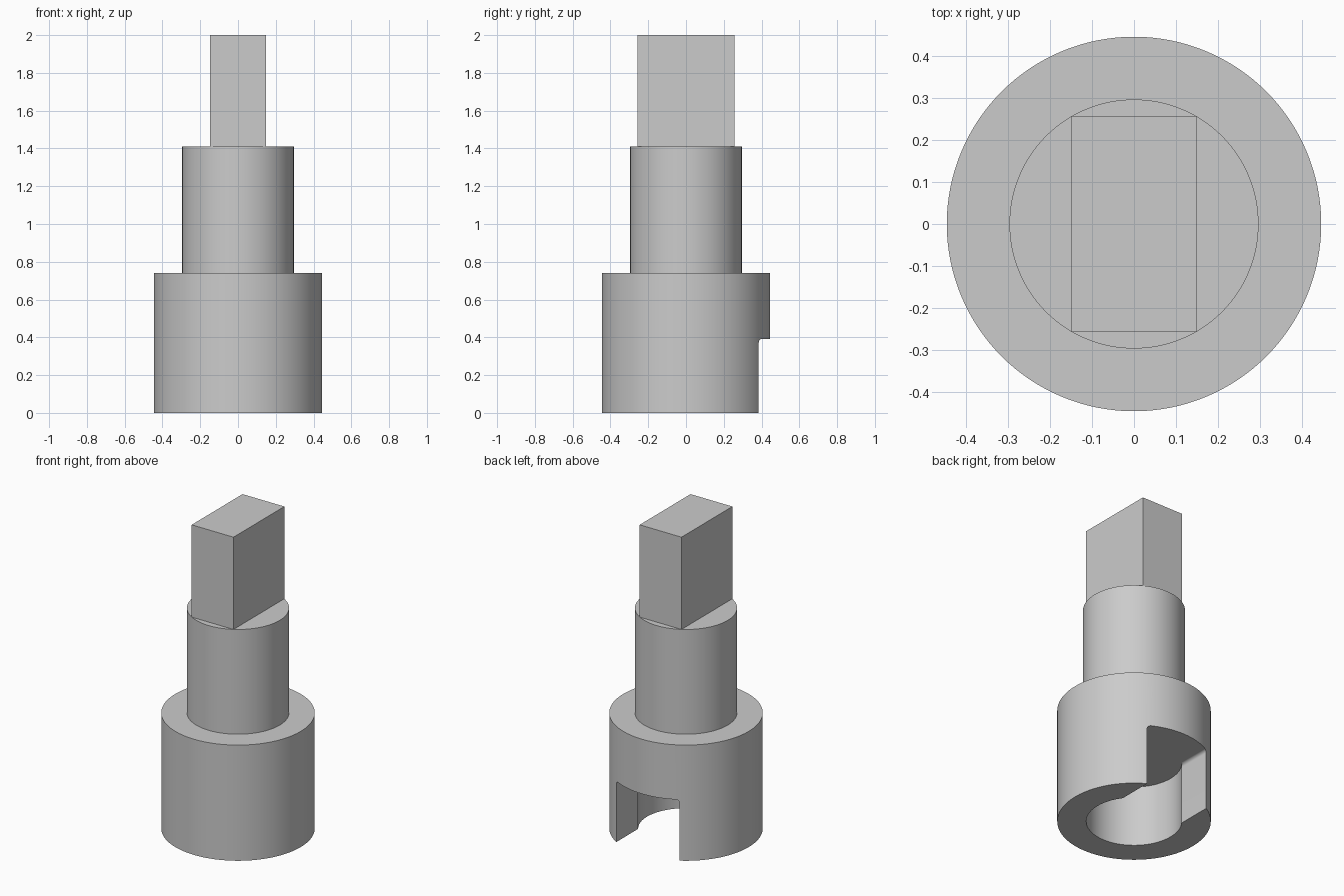
import bpy, bmesh, math
from mathutils import Vector

cube = bpy.data.objects.get("Cube")
if cube:
    bpy.data.objects.remove(cube, do_unlink=True)

steel = bpy.data.materials.new("grey_steel")
steel.use_nodes = True
COLOUR = (0.6, 0.6, 0.6, 1)
steel.diffuse_color = COLOUR
steel.node_tree.nodes["Principled BSDF"].inputs["Base Color"].default_value = COLOUR

# Main sizes
BODY_R, NECK_R, BORE_R = 0.445, 0.296, 0.277
BODY_TOP, NECK_TOP, TANG_TOP = 0.74, 1.41, 2.0
SLOT_HALF, SLOT_TOP, FILLET = 0.223, 0.39, 0.02


def add_object(name, bm):
    bmesh.ops.recalc_face_normals(bm, faces=bm.faces[:])
    mesh = bpy.data.meshes.new(name)
    bm.to_mesh(mesh)
    bm.free()
    mesh.materials.append(steel)
    obj = bpy.data.objects.new(name, mesh)
    bpy.context.collection.objects.link(obj)
    return obj


def lathe(name, profile, steps=128):
    bm = bmesh.new()
    verts = [bm.verts.new((r, 0, z)) for r, z in profile]
    edges = [bm.edges.new(pair) for pair in zip(verts, verts[1:])]
    bmesh.ops.spin(bm, geom=verts + edges, cent=(0, 0, 0), axis=(0, 0, 1),
                   angle=math.tau, steps=steps, use_merge=False)
    bmesh.ops.remove_doubles(bm, verts=bm.verts[:], dist=0.0001)
    return add_object(name, bm)


def extrude_profile(name, points, y0, y1):
    bm = bmesh.new()
    face = bm.faces.new([bm.verts.new((x, y0, z)) for x, z in points])
    result = bmesh.ops.extrude_face_region(bm, geom=[face])
    moved = [v for v in result["geom"] if isinstance(v, bmesh.types.BMVert)]
    bmesh.ops.translate(bm, verts=moved, vec=Vector((0, y1 - y0, 0)))
    return add_object(name, bm)


# Stepped round body with a blind bore in its underside
body = lathe("socket_body", [
    (0, SLOT_TOP), (BORE_R, SLOT_TOP), (BORE_R, 0), (BODY_R, 0),
    (BODY_R, BODY_TOP), (NECK_R, BODY_TOP), (NECK_R, NECK_TOP), (0, NECK_TOP)])

# Slot through the back wall, with rounded upper corners
arc = [(SLOT_HALF - FILLET + FILLET * math.cos(a), SLOT_TOP - FILLET + FILLET * math.sin(a))
       for a in (math.pi / 2 * i / 6 for i in range(7))]
right_half = [(SLOT_HALF, -0.1)] + arc
outline = right_half + [(-x, z) for x, z in reversed(right_half)]
cutter = extrude_profile("slot_cutter", outline, 0, 0.6)
cutter.hide_render = True

cut = body.modifiers.new("slot", "BOOLEAN")
cut.operation, cut.solver, cut.object = "DIFFERENCE", "EXACT", cutter
bpy.context.view_layer.objects.active = body
body.select_set(True)
bpy.ops.object.modifier_apply(modifier=cut.name)
bpy.data.objects.remove(cutter, do_unlink=True)
bpy.ops.object.shade_smooth_by_angle(angle=math.radians(30))

# Flat drive tang on top of the neck
half = NECK_R / 2
extrude_profile("drive_tang", [(-half, NECK_TOP), (half, NECK_TOP),
                               (half, TANG_TOP), (-half, TANG_TOP)], -0.257, 0.257)
